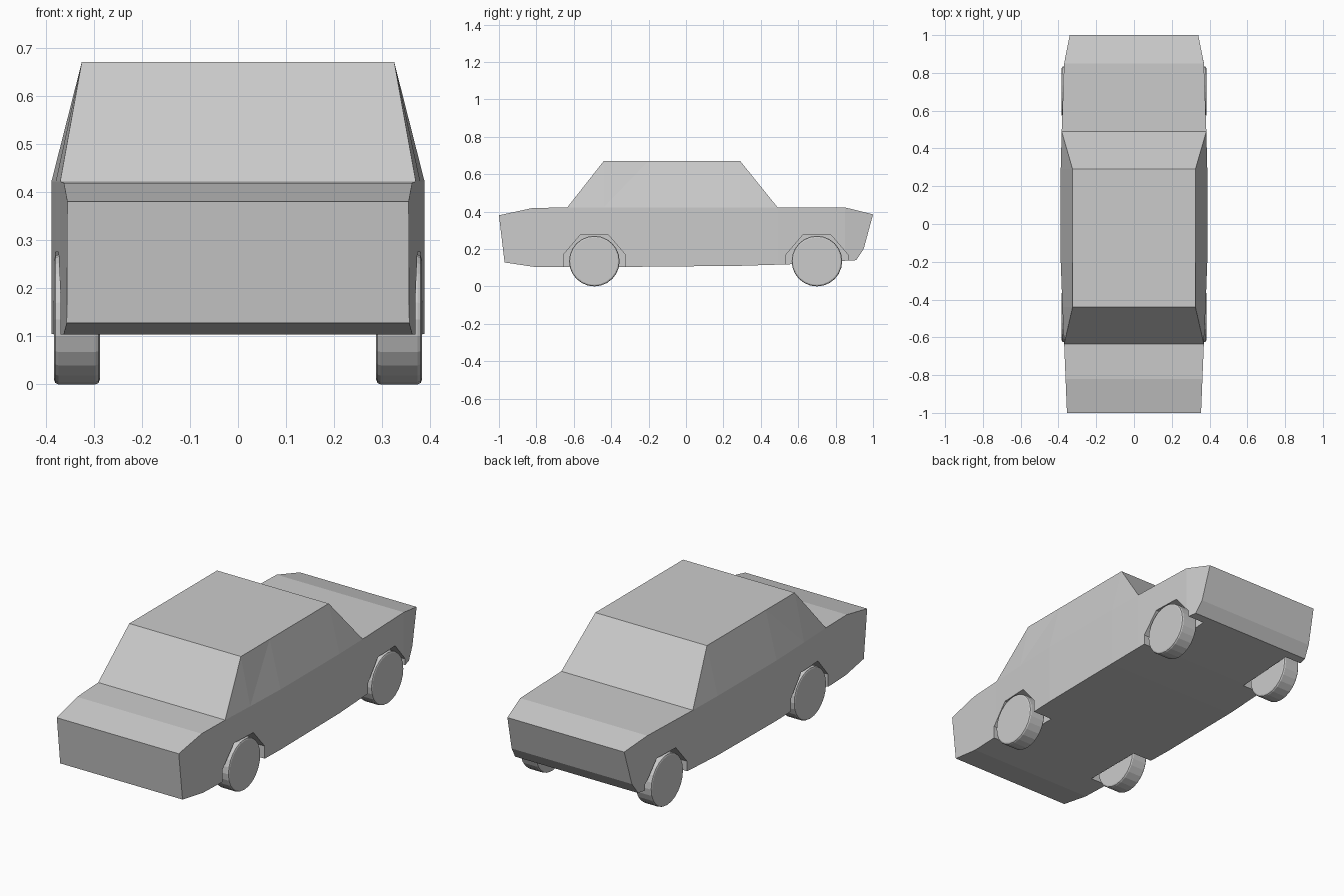
import bpy, bmesh, math
from mathutils import Vector, Matrix

if "Cube" in bpy.data.objects:
    bpy.data.objects.remove(bpy.data.objects["Cube"])

paint = bpy.data.materials.new("plain grey")
paint.diffuse_color = (0.6, 0.6, 0.6, 1)
paint.use_nodes = True
paint.node_tree.nodes["Principled BSDF"].inputs["Base Color"].default_value = paint.diffuse_color

BELT = 0.422          # height where the cabin starts
ROOF_HALF = 0.325


def add_object(name, bm):
    bmesh.ops.recalc_face_normals(bm, faces=bm.faces[:])
    mesh = bpy.data.meshes.new(name)
    bm.to_mesh(mesh)
    bm.free()
    mesh.materials.append(paint)
    ob = bpy.data.objects.new(name, mesh)
    bpy.context.collection.objects.link(ob)
    return ob


def add_prism(bm, profile, x0, x1):
    """Extrude a (y, z) outline along x."""
    face = bm.faces.new([bm.verts.new((x0, y, z)) for y, z in profile])
    ext = bmesh.ops.extrude_face_region(bm, geom=[face], use_keep_orig=True)
    for v in ext["geom"]:
        if isinstance(v, bmesh.types.BMVert):
            v.co.x = x1


def half_width(y):
    pts = [(-1, .355), (-.63, .37), (-.44, .379), (-.2, .388), (.29, .388),
           (.49, .383), (.85, .37), (1, .34)]
    for (a, wa), (b, wb) in zip(pts, pts[1:]):
        if y <= b + 1e-4:
            return wa + (wb - wa) * (y - a) / (b - a)
    return pts[-1][1]


# Body: side outline, cut into strips, then shaped in plan
profile = [(-1, .38), (-.82, BELT - .003), (-.635, BELT), (-.44, .67), (.29, .67),
           (.49, BELT), (.85, BELT), (1, .385), (.95, .2), (.91, .14),
           (.85, .137), (.55, .118), (.29, .11), (-.33, .104), (-.81, .104), (-.97, .128)]
bm = bmesh.new()
add_prism(bm, profile, -1, 1)
cuts = [((0, y, 0), (0, 1, 0)) for y in (-.82, -.635, -.44, -.2, .29, .49, .85)]
# Only the side faces are cut, so hood, roof and glass stay whole
for co, no in [((0, 0, BELT), (0, 0, 1))] + cuts:
    bmesh.ops.bisect_plane(bm, geom=bm.verts[:] + bm.edges[:] + bm.faces[:],
                           dist=0.0005, plane_co=co, plane_no=no)
for v in bm.verts:
    w = half_width(v.co.y) if v.co.z < BELT + 0.01 else ROOF_HALF
    v.co.x = math.copysign(w, v.co.x)
bmesh.ops.triangulate(bm, faces=bm.faces[:])
body = add_object("car_body", bm)

# Wheel arches cut from the body
AXLES = (-.49, .70)
arch = [(-.165, -.1), (-.165, .17), (-.075, .275), (.075, .275), (.165, .17), (.165, -.1)]
bm = bmesh.new()
for cy in AXLES:
    for s in (-1, 1):
        add_prism(bm, [(cy + y, z) for y, z in arch], s * .27, s * .45)
cutter = add_object("arch_cutter", bm)
cutter.hide_render = True
cutter.hide_viewport = True
cutter.display_type = 'WIRE'
mod = body.modifiers.new("arches", 'BOOLEAN')
mod.operation = 'DIFFERENCE'
mod.solver = 'EXACT'
mod.object = cutter

# Wheels
R, W = .135, .095
for cy, end in zip(AXLES, ("front", "rear")):
    for s, side in ((-1, "left"), (1, "right")):
        bm = bmesh.new()
        place = Matrix.Translation((s * .335, cy, R)) @ Matrix.Rotation(math.pi / 2, 4, 'Y')
        bmesh.ops.create_cone(bm, cap_ends=True, segments=24, radius1=R, radius2=R,
                              depth=W, matrix=place)
        rims = [e for e in bm.edges if any(len(f.verts) > 4 for f in e.link_faces)]
        bmesh.ops.bevel(bm, geom=rims, offset=.009, segments=2, profile=.5,
                        affect='EDGES')
        add_object(f"{end}_{side}_wheel", bm)
